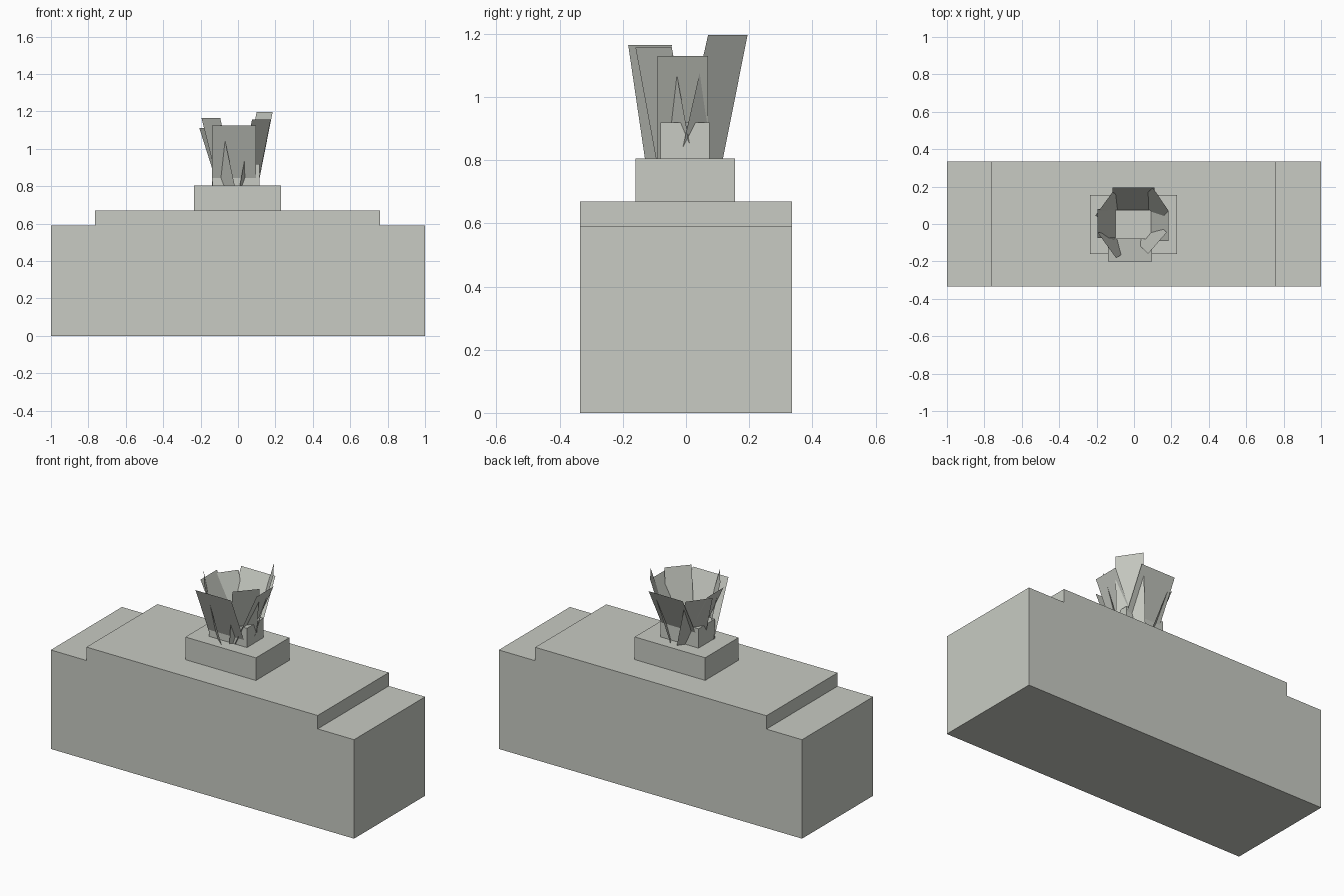
import bpy
import bmesh

cube = bpy.data.objects.get("Cube")
if cube:
    bpy.data.objects.remove(cube, do_unlink=True)

# Single stone colour
STONE = (0.578, 0.597, 0.546, 1.0)
stone = bpy.data.materials.new("pale_stone")
stone.use_nodes = True
stone.diffuse_color = STONE
stone.node_tree.nodes["Principled BSDF"].inputs["Base Color"].default_value = STONE


def finish(name, bm):
    mesh = bpy.data.meshes.new(name)
    bm.to_mesh(mesh)
    bm.free()
    mesh.materials.append(stone)
    obj = bpy.data.objects.new(name, mesh)
    bpy.context.collection.objects.link(obj)
    return obj


def extrude_profile(name, profile, y0, y1):
    """Extrude an x-z outline along y."""
    bm = bmesh.new()
    face = bm.faces.new([bm.verts.new((x, y0, z)) for x, z in profile])
    result = bmesh.ops.extrude_face_region(bm, geom=[face])
    verts = [v for v in result["geom"] if isinstance(v, bmesh.types.BMVert)]
    bmesh.ops.translate(bm, verts=verts, vec=(0, y1 - y0, 0))
    bmesh.ops.recalc_face_normals(bm, faces=bm.faces)
    return finish(name, bm)


def block(name, x0, x1, y0, y1, z0, z1):
    return extrude_profile(name, [(x0, z0), (x1, z0), (x1, z1), (x0, z1)], y0, y1)


def leaf(name, bottom, top, z_top, z_bottom=0.805):
    """Thin flat leaf between a low edge and a high edge, each a pair of x-y points."""
    bm = bmesh.new()
    points = [(*p, z_bottom) for p in bottom] + [(*p, z_top) for p in reversed(top)]
    face = bm.faces.new([bm.verts.new(p) for p in points])
    face.normal_update()
    if face.normal.z > 0:          # outer side looks slightly downward
        face.normal_flip()
    return finish(name, bm)


# Stepped base
extrude_profile("stepped_base", [
    (-1, 0), (1, 0), (1, 0.59), (0.76, 0.59), (0.76, 0.67),
    (-0.765, 0.67), (-0.765, 0.59), (-1, 0.59)], -0.335, 0.335)

# Plinth and the small block the leaves grow from
block("plinth", -0.235, 0.23, -0.16, 0.155, 0.67, 0.805)
block("leaf_core", -0.135, 0.115, -0.08, 0.075, 0.805, 0.92)

# Straight leaves
leaf("front_leaf", [(-0.14, -0.063), (0.095, -0.063)],
     [(-0.14, -0.2), (0.095, -0.2)], 1.125)
leaf("back_leaf", [(-0.115, 0.03), (0.11, 0.03)],
     [(-0.115, 0.195), (0.11, 0.195)], 1.125)
leaf("left_leaf", [(0.04, -0.09), (0.04, 0.07)],
     [(0.185, -0.09), (0.185, 0.07)], 1.13)
leaf("right_leaf", [(-0.045, -0.075), (-0.045, 0.08)],
     [(-0.195, -0.075), (-0.195, 0.08)], 1.125)

# Diagonal leaves
leaf("front_right_leaf", [(-0.105, -0.055), (-0.018, -0.13)],
     [(-0.195, -0.045), (-0.095, -0.183)], 1.165)
leaf("front_left_leaf", [(0.01, -0.095), (0.106, 0.02)],
     [(0.075, -0.16), (0.175, -0.045)], 1.157)
leaf("back_left_leaf", [(0.108, -0.018), (0.02, 0.117)],
     [(0.185, 0.07), (0.1, 0.195)], 1.197)
leaf("back_right_leaf", [(-0.02, 0.115), (-0.11, -0.015)],
     [(-0.115, 0.17), (-0.207, 0.045)], 1.112)
